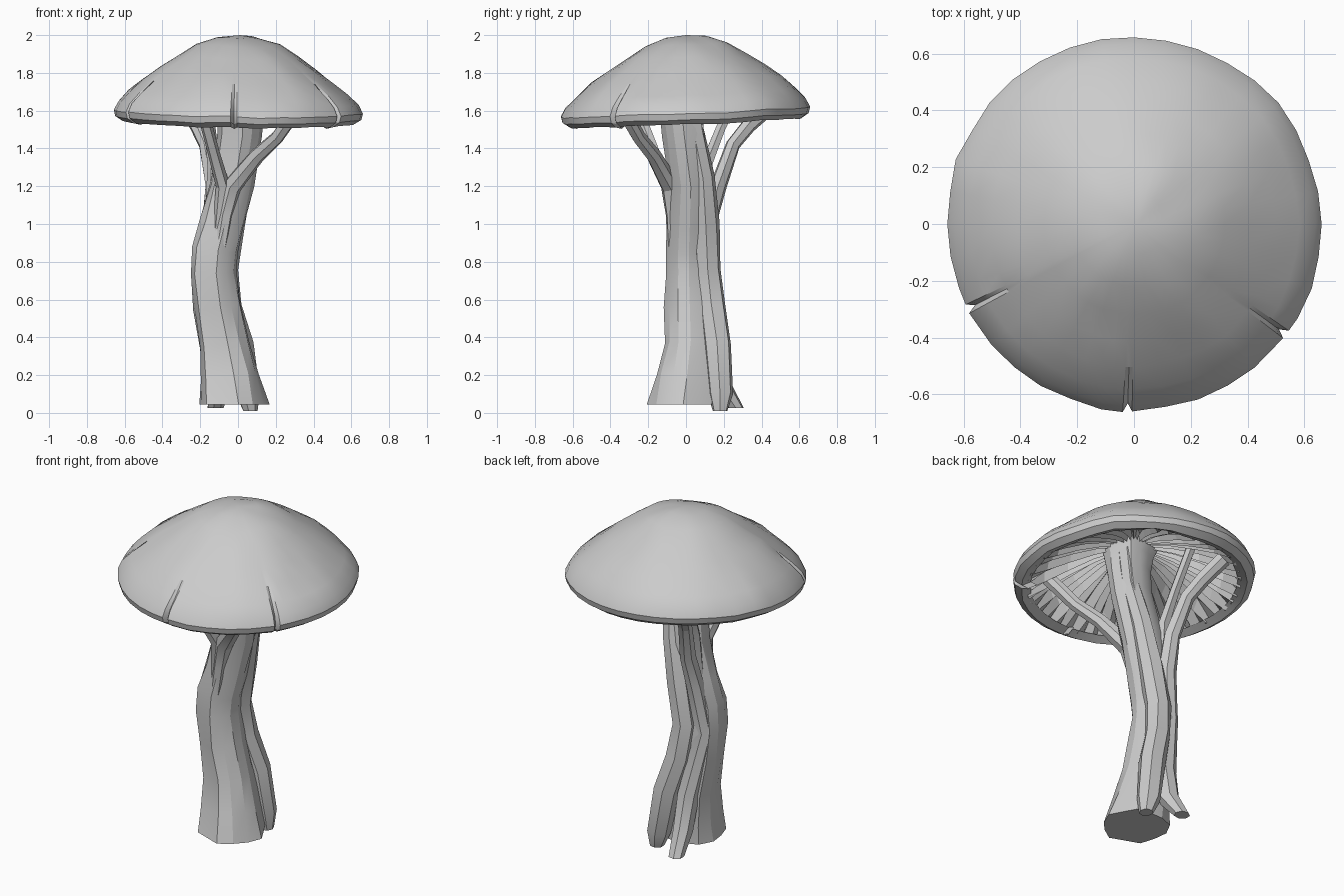
import bpy, bmesh, math, random
from mathutils import Vector, noise

random.seed(4)
if "Cube" in bpy.data.objects:
    bpy.data.objects.remove(bpy.data.objects["Cube"])

grey = bpy.data.materials.new("pale_grey")
grey.use_nodes = True
GREY = (0.6, 0.6, 0.6, 1)
grey.diffuse_color = GREY
grey.node_tree.nodes["Principled BSDF"].inputs["Base Color"].default_value = GREY


def finish(name, bm, smooth=0):
    bmesh.ops.recalc_face_normals(bm, faces=bm.faces)
    mesh = bpy.data.meshes.new(name)
    bm.to_mesh(mesh)
    bm.free()
    mesh.materials.append(grey)
    obj = bpy.data.objects.new(name, mesh)
    bpy.context.collection.objects.link(obj)
    if smooth:
        bpy.ops.object.select_all(action="DESELECT")
        bpy.context.view_layer.objects.active = obj
        obj.select_set(True)
        bpy.ops.object.shade_smooth_by_angle(angle=math.radians(smooth))


def bridge(bm, a, b):
    for i in range(len(a)):
        j = (i + 1) % len(a)
        bm.faces.new((a[i], a[j], b[j], b[i]))


def stalk(name, path, sides=7, rough=0.06):
    """Faceted tube through (x, y, z, radius) points, with a level foot."""
    bm = bmesh.new()
    up = Vector((0, 0, 1))
    pts = [Vector(p[:3]) for p in path]
    ridges = [random.uniform(1 - 1.5 * rough, 1 + rough) for _ in range(sides)]
    rings = []
    for k, p in enumerate(pts):
        tangent = pts[min(k + 1, len(pts) - 1)] - pts[k - 1] if k else up
        turn = up.rotation_difference(tangent)
        ring = []
        for i in range(sides):
            a = math.tau * i / sides
            r = path[k][3] * ridges[i] * random.uniform(1 - rough, 1 + rough)
            ring.append(bm.verts.new(p + turn @ Vector((r * math.cos(a), r * math.sin(a), 0))))
        rings.append(ring)
    for a, b in zip(rings, rings[1:]):
        bridge(bm, a, b)
    bm.faces.new(rings[0])
    bm.faces.new(rings[-1])
    finish(name, bm, 20)


def tilt(r, a):
    return r / 0.65 * (0.028 * math.sin(a) - 0.012 * math.cos(a))


# Cap: revolved dome with three narrow splits in the rim
SPLITS = [math.radians(a) for a in (-92, -153, -36)]
angles = [math.tau * i / 36 for i in range(36)]
angles = [a for a in angles
          if all(abs(math.remainder(a - s, math.tau)) > 0.08 for s in SPLITS)]
angles = sorted(angles + [(s + d) % math.tau for s in SPLITS for d in (-0.025, 0, 0.025)])


def is_split(a):
    return any(abs(math.remainder(a - s, math.tau)) < 0.01 for s in SPLITS)


DOME = [(0.11, 1.988), (0.22, 1.95), (0.32, 1.89), (0.415, 1.827), (0.505, 1.763),
        (0.585, 1.695), (0.638, 1.64), (0.66, 1.595), (0.652, 1.562), (0.615, 1.538),
        (0.565, 1.56)]
bm = bmesh.new()
rings = []
for k, (r, z) in enumerate(DOME):
    ring = []
    for a in angles:
        # Gentle lumps that grow towards the rim
        lump = noise.noise(Vector((6 * r * math.cos(a), 6 * r * math.sin(a), 2 * z)))
        rr = r + 0.02 * lump * r
        zz = z + tilt(r, a) + 0.012 * lump
        if is_split(a) and k > 4:
            rr -= min(0.035, 0.01 * (k - 4))
            zz -= 0.008
        ring.append(bm.verts.new((rr * math.cos(a), rr * math.sin(a), zz)))
    rings.append(ring)
for a, b in zip(rings, rings[1:]):
    bridge(bm, a, b)
tip = bm.verts.new((0.01, 0, 2))
for i in range(len(angles)):
    bm.faces.new((tip, rings[0][i], rings[0][(i + 1) % len(angles)]))
finish("cap", bm, 25)

# Gills: deep hollow underside with uneven pleats
GILLS = [(0.585, 1.555), (0.49, 1.63), (0.36, 1.7), (0.22, 1.755), (0.07, 1.78)]
count = 88
depth = [random.uniform(0.015, 0.05) * (1 if i % 2 else -1) for i in range(count)]
bm = bmesh.new()
rings = []
for k, (r, z) in enumerate(GILLS):
    pleat = (0.15, 0.9, 1, 0.8, 0.2)[k]
    ring = []
    for i in range(count):
        a = math.tau * (i + random.uniform(-0.25, 0.25)) / count
        ring.append(bm.verts.new((r * math.cos(a), r * math.sin(a),
                                  z + tilt(r, a) + depth[i] * pleat)))
    rings.append(ring)
for a, b in zip(rings, rings[1:]):
    bridge(bm, a, b)
finish("gills", bm)

# Main stem, flared at the foot and where it meets the cap
stalk("main_stem", [
    (-0.02, -0.015, 0.045, 0.18), (-0.04, 0.005, 0.18, 0.157), (-0.07, 0.025, 0.36, 0.137),
    (-0.11, 0.02, 0.56, 0.127), (-0.13, 0.015, 0.74, 0.122), (-0.12, 0.015, 0.86, 0.12),
    (-0.085, 0.02, 1.0, 0.115), (-0.03, 0.025, 1.22, 0.113), (0.01, -0.01, 1.48, 0.115),
    (0.015, -0.025, 1.62, 0.118), (0.015, -0.03, 1.72, 0.13), (0.015, -0.03, 1.8, 0.16)], 13)

# Strands fused along the back
stalk("back_strand", [
    (0.065, 0.18, 0.01, 0.04), (0.05, 0.18, 0.1, 0.068), (0.01, 0.165, 0.36, 0.078),
    (-0.05, 0.135, 0.56, 0.074), (-0.075, 0.115, 0.76, 0.074), (-0.03, 0.105, 1.0, 0.072),
    (0.02, 0.09, 1.25, 0.062), (0.06, 0.04, 1.5, 0.055), (0.07, 0.02, 1.72, 0.06)])
stalk("back_branch", [
    (-0.12, 0.265, 0.025, 0.045), (-0.105, 0.18, 0.15, 0.058), (-0.11, 0.135, 0.35, 0.062),
    (-0.18, 0.075, 0.72, 0.06), (-0.14, 0.11, 1.0, 0.055), (-0.13, 0.17, 1.2, 0.048),
    (-0.17, 0.25, 1.42, 0.042), (-0.215, 0.33, 1.52, 0.042), (-0.27, 0.44, 1.62, 0.045)])
stalk("thin_back_branch", [
    (-0.13, 0.08, 1.0, 0.05), (-0.125, 0.1, 1.3, 0.036),
    (-0.145, 0.18, 1.5, 0.03), (-0.17, 0.28, 1.72, 0.03)], 6)

# Branches splitting off the front
stalk("front_branch", [
    (-0.12, -0.05, 0.75, 0.045), (-0.07, -0.06, 1.05, 0.05), (-0.03, -0.08, 1.2, 0.052),
    (0.1, -0.17, 1.36, 0.042), (0.21, -0.25, 1.46, 0.037), (0.32, -0.34, 1.62, 0.04)])
stalk("thin_front_branch", [
    (-0.1, -0.05, 0.95, 0.04), (-0.08, -0.08, 1.2, 0.042),
    (-0.13, -0.17, 1.38, 0.034), (-0.21, -0.29, 1.68, 0.034)], 6)
